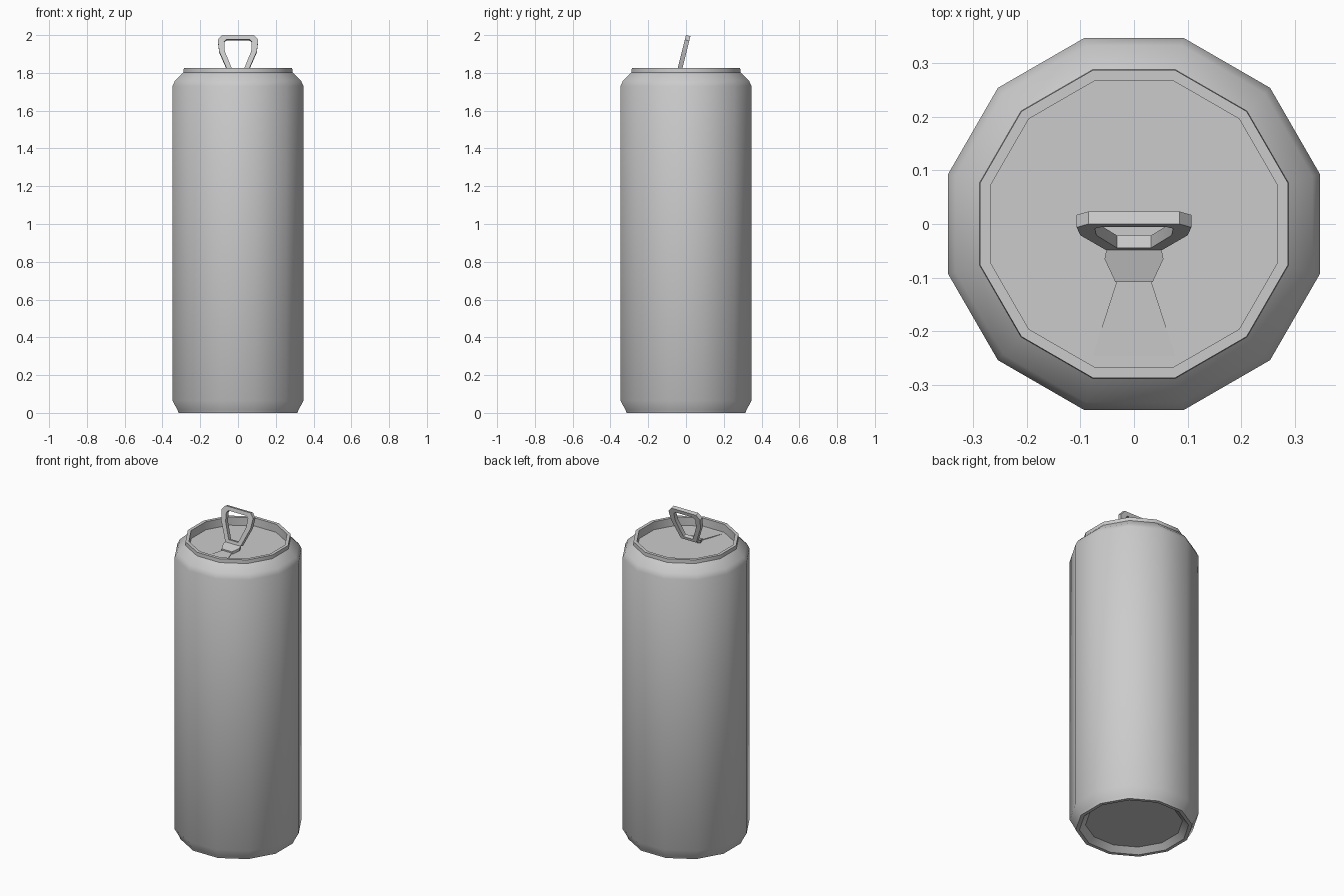
import bpy, bmesh, math
from mathutils import Vector

if "Cube" in bpy.data.objects:
    bpy.data.objects.remove(bpy.data.objects["Cube"])

metal = bpy.data.materials.new("aluminium_grey")
metal.diffuse_color = (0.6, 0.6, 0.6, 1)
metal.use_nodes = True
metal.node_tree.nodes["Principled BSDF"].inputs["Base Color"].default_value = metal.diffuse_color
SIDES = 12


def finish(name, bm, angle=40):
    bmesh.ops.recalc_face_normals(bm, faces=bm.faces)
    me = bpy.data.meshes.new(name)
    bm.to_mesh(me)
    bm.free()
    me.materials.append(metal)
    ob = bpy.data.objects.new(name, me)
    bpy.context.collection.objects.link(ob)
    bpy.ops.object.select_all(action='DESELECT')
    bpy.context.view_layer.objects.active = ob
    ob.select_set(True)
    bpy.ops.object.shade_smooth_by_angle(angle=math.radians(angle))
    return ob


def bridge(bm, a, b):
    n = len(a)
    for i in range(n):
        j = (i + 1) % n
        bm.faces.new((a[i], a[j], b[j], b[i]))


def lathe(name, profile):
    # profile holds (distance to flat side, height); both ends are capped
    bm = bmesh.new()
    rings = []
    for half, z in profile:
        r = half / math.cos(math.pi / SIDES)
        rings.append([bm.verts.new((r * math.cos(math.radians(15 + 30 * k)),
                                    r * math.sin(math.radians(15 + 30 * k)), z))
                      for k in range(SIDES)])
    for a, b in zip(rings, rings[1:]):
        bridge(bm, a, b)
    bm.faces.new(rings[0])
    bm.faces.new(rings[-1])
    return finish(name, bm)


def mirror_loop(half):
    return half + [(-p[0],) + tuple(p[1:]) for p in reversed(half)]


# can: recessed base, wall, shoulder, raised rim and sunken lid
lathe("can_body", [(0.262, 0.03), (0.295, 0.0), (0.315, 0.0), (0.32, 0.015),
                   (0.347, 0.065), (0.347, 1.73), (0.333, 1.76),
                   (0.288, 1.803), (0.287, 1.825), (0.268, 1.825),
                   (0.268, 1.775)])

# pull ring: tilted frame with a hole, outlines given as (x, z)
outer = mirror_loop([(0.085, 2.0), (0.107, 1.975), (0.1, 1.915), (0.052, 1.805)])
inner = mirror_loop([(0.06, 1.978), (0.073, 1.966), (0.07, 1.915), (0.032, 1.822)])
back = Vector((0, 0.97, -0.25)) * 0.024
bm = bmesh.new()


def tilted(loop, shift):
    return [bm.verts.new(Vector((x, -0.045 + (z - 1.82) * 0.25, z)) + shift)
            for x, z in loop]


fo, fi = tilted(outer, Vector()), tilted(inner, Vector())
bo, bi = tilted(outer, back), tilted(inner, back)
for a, b in ((fo, fi), (bo, bi), (fo, bo), (fi, bi)):
    bridge(bm, a, b)
finish("pull_ring", bm, 25)


def plate(name, half, drop):
    bm = bmesh.new()
    pts = mirror_loop(half)
    top = [bm.verts.new(p) for p in pts]
    low = [bm.verts.new((p[0], p[1], p[2] - drop)) for p in pts]
    bridge(bm, top, low)
    bm.faces.new(top)
    bm.faces.new(low)
    finish(name, bm, 25)


# foot of the tab, bent almost flat onto the lid
plate("tab_foot", [(0.05, -0.042, 1.806), (0.055, -0.065, 1.80),
                   (0.035, -0.108, 1.789)], 0.016)

# shallow mouth panel in front of the tab
plate("mouth_panel", [(0.03, -0.1, 1.781), (0.077, -0.246, 1.776)], 0.004)
